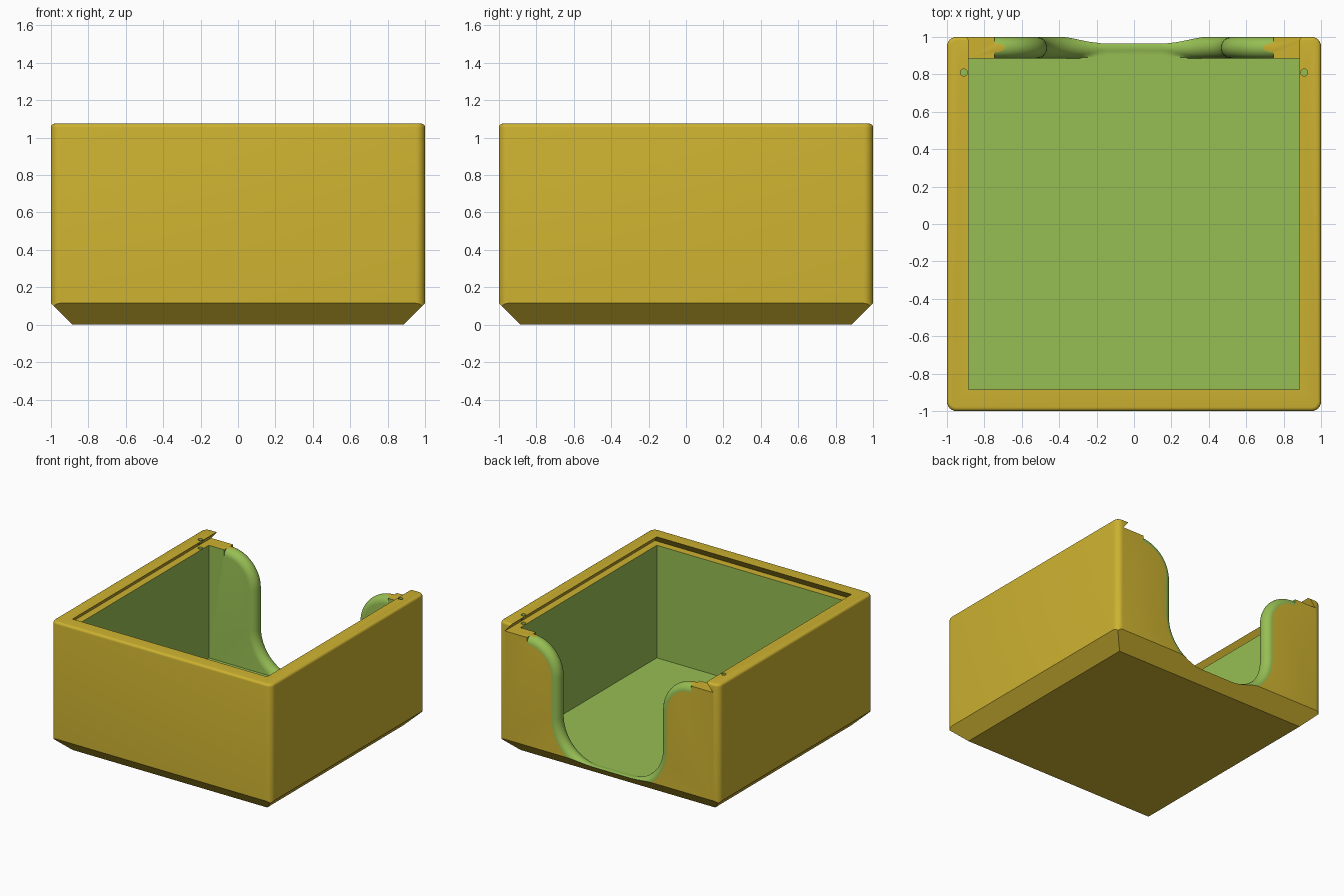
import bpy, bmesh
from math import sin, cos, pi, sqrt, radians

if "Cube" in bpy.data.objects:
    bpy.data.objects.remove(bpy.data.objects["Cube"], do_unlink=True)


def material(name, rgb):
    m = bpy.data.materials.new(name)
    m.use_nodes = True
    m.diffuse_color = (*rgb, 1)
    m.node_tree.nodes["Principled BSDF"].inputs["Base Color"].default_value = (*rgb, 1)
    return m


PALETTE = [material("ochre", (0.61, 0.445, 0.03)), material("leaf green", (0.305, 0.515, 0.087))]
OCHRE, GREEN = 0, 1

HEIGHT, INNER, FLOOR, SHELF = 1.075, 0.885, 0.08, 1.005
CHAMFER = 1 - INNER


def loft(name, rings, colour):
    """Closed solid through rings of equal point count."""
    bm = bmesh.new()
    loops = [[bm.verts.new(p) for p in ring] for ring in rings]
    n = len(loops[0])
    for a, b in zip(loops, loops[1:]):
        for i in range(n):
            j = (i + 1) % n
            bm.faces.new((a[i], a[j], b[j], b[i]))
    bm.faces.new(loops[0][::-1])
    bm.faces.new(loops[-1])
    bmesh.ops.recalc_face_normals(bm, faces=bm.faces)
    mesh = bpy.data.meshes.new(name)
    bm.to_mesh(mesh)
    bm.free()
    for m in PALETTE:
        mesh.materials.append(m)
    for f in mesh.polygons:
        f.material_index = colour
    ob = bpy.data.objects.new(name, mesh)
    bpy.context.collection.objects.link(ob)
    return ob


def rect(half_x, y0, y1, z):
    return [(-half_x, y0, z), (half_x, y0, z), (half_x, y1, z), (-half_x, y1, z)]


def rounded_square(half, radius, z, steps=6):
    ring = []
    for q in range(4):
        mid = pi / 4 + q * pi / 2
        sx, sy = (1 if cos(mid) > 0 else -1), (1 if sin(mid) > 0 else -1)
        for i in range(steps + 1):
            a = q * pi / 2 + i / steps * pi / 2
            ring.append((sx * (half - radius) + radius * cos(a),
                         sy * (half - radius) + radius * sin(a), z))
    return ring


def boolean(target, tool, operation):
    tool.hide_render = True
    mod = target.modifiers.new(tool.name, 'BOOLEAN')
    mod.operation = operation
    mod.solver = 'EXACT'
    mod.object = tool
    bpy.context.view_layer.objects.active = target
    bpy.ops.object.modifier_apply(modifier=mod.name)
    bpy.data.objects.remove(tool, do_unlink=True)


# Outer body: rounded block with softened top edge
EDGE = 0.02
rings = [rounded_square(1, 0.05, -0.1)]
for i in range(5):
    a = i / 4 * pi / 2
    inset = EDGE * (1 - cos(a))
    rings.append(rounded_square(1 - inset, 0.05 - inset, HEIGHT - EDGE + EDGE * sin(a)))
body = loft("open_box", rings, OCHRE)

# Chamfered underside
base = loft("base_chamfer", [rect(INNER, -INNER, INNER, 0),
                             rect(1.1, -1.1, 1.1, CHAMFER + 0.1),
                             rect(1.1, -1.1, 1.1, 1.3)], OCHRE)
boolean(body, base, 'INTERSECT')

# Inner cavity
cavity = loft("cavity", [rect(INNER, -INNER, INNER, FLOOR),
                         rect(INNER, -INNER, INNER, SHELF + 0.02)], GREEN)
boolean(body, cavity, 'DIFFERENCE')

# Dovetail slot for a sliding lid, open at the back
WIDE = 0.945
lift = 0.01
slope = (WIDE - INNER) / (HEIGHT - SHELF)
narrow = INNER - slope * lift
slot = loft("lid_slot", [rect(WIDE, -WIDE, 1.2, SHELF),
                         rect(narrow, -narrow, 1.2, HEIGHT + lift)], OCHRE)
boolean(body, slot, 'DIFFERENCE')

# Finger cutout in the back wall, with a fully rounded rim
HALF = 0.465
LOW_R, TOP_R = 0.32, 0.28
SILL = 0.085
TOP_CENTRE = SHELF - 0.2745
RIM = CHAMFER / 2
STEPS = 16


def cutout_ring(y, d):
    half = []
    for i in range(STEPS + 1):
        a = i / STEPS * pi / 2
        r = LOW_R + d
        half.append((HALF - LOW_R + r * sin(a), SILL + LOW_R - r * cos(a)))
    for i in range(STEPS + 1):
        a = i / STEPS * pi / 2
        r = TOP_R - d
        half.append((HALF + TOP_R - r * cos(a), TOP_CENTRE + r * sin(a)))
    half.append((HALF + TOP_R, 1.3))
    half = [(x, max(z, FLOOR + 0.0003)) for x, z in half]
    return [(x, y, z) for x, z in half] + [(-x, y, z) for x, z in reversed(half)]


rings = [cutout_ring(INNER - 0.02, RIM)]
for i in range(15):
    t = -cos(i / 14 * pi)
    rings.append(cutout_ring(INNER + RIM + RIM * t, RIM * (1 - sqrt(max(0, 1 - t * t)))))
rings.append(cutout_ring(1.05, RIM))
boolean(body, loft("finger_cutout", rings, GREEN), 'DIFFERENCE')

# Small catch holes in the slot lips
for side in (-1, 1):
    rings = [[(side * 0.91 + 0.019 * cos(k * pi / 8), 0.81 + 0.019 * sin(k * pi / 8), z)
              for k in range(16)] for z in (SHELF - 0.03, HEIGHT + 0.05)]
    boolean(body, loft("catch_hole", rings, GREEN), 'DIFFERENCE')

bpy.ops.object.select_all(action='DESELECT')
body.select_set(True)
bpy.context.view_layer.objects.active = body
bpy.ops.object.shade_smooth_by_angle(angle=radians(30))
